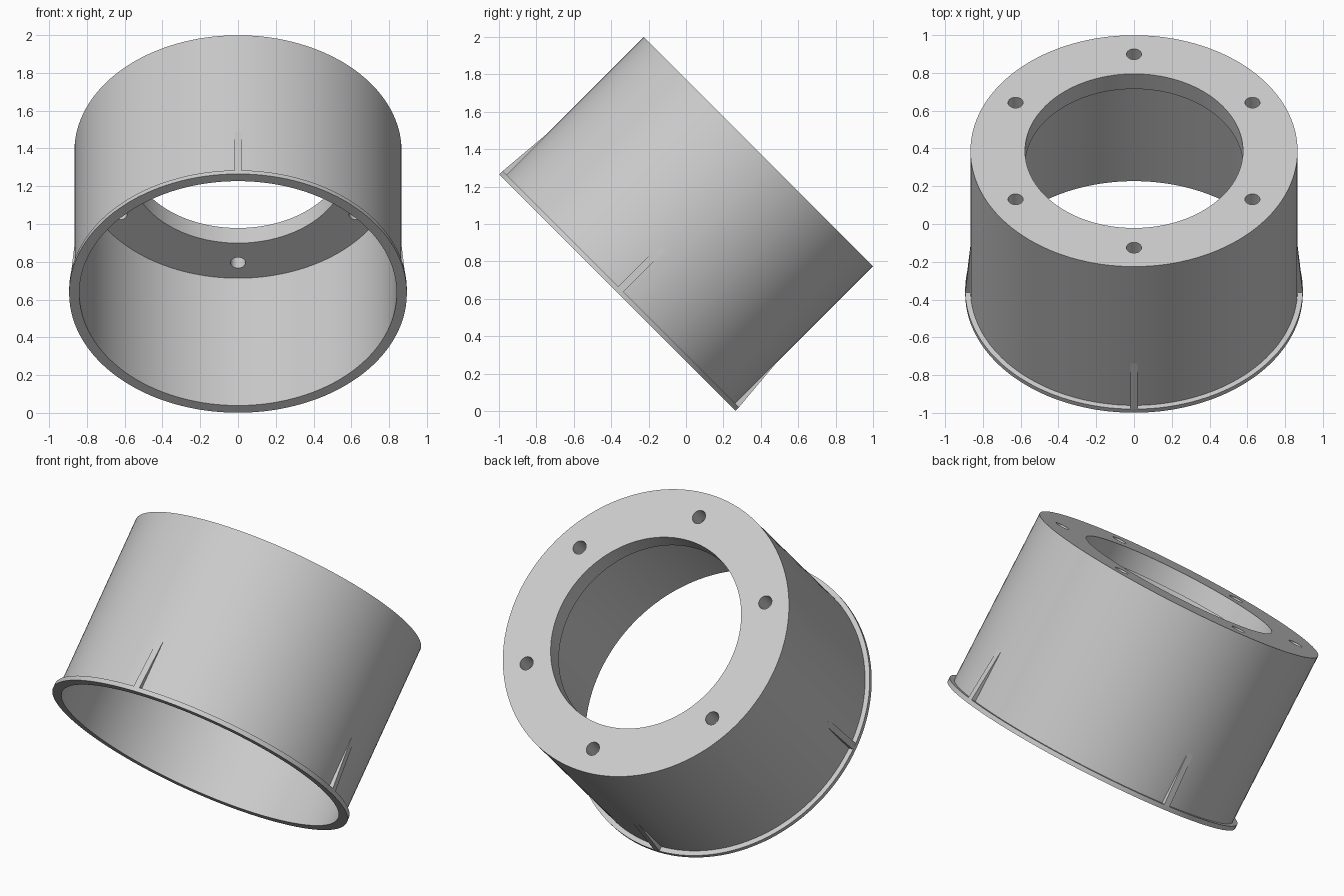
import bpy, bmesh, math
from mathutils import Matrix

if "Cube" in bpy.data.objects:
    bpy.data.objects.remove(bpy.data.objects["Cube"])

R_BODY, R_BORE, R_FLANGE, R_HOLE = 0.866, 0.84, 0.894, 0.577
LENGTH, PLATE, RIM = 1.066, 0.113, 0.027
SEG = 128
# local axis leans 45 degrees towards the back
TILT = Matrix.Translation((0, -0.367, 0.633)) @ Matrix.Rotation(-math.pi / 4, 4, 'X')

grey = bpy.data.materials.new("light grey")
grey.diffuse_color = (0.6, 0.6, 0.6, 1)
grey.use_nodes = True
grey.node_tree.nodes["Principled BSDF"].inputs["Base Color"].default_value = grey.diffuse_color


def make_object(name, bm):
    bmesh.ops.recalc_face_normals(bm, faces=bm.faces)
    mesh = bpy.data.meshes.new(name)
    bm.to_mesh(mesh)
    bm.free()
    mesh.materials.append(grey)
    obj = bpy.data.objects.new(name, mesh)
    bpy.context.collection.objects.link(obj)
    obj.matrix_world = TILT
    return obj


def lathe(name, profile):
    bm = bmesh.new()
    rings = [[bm.verts.new((r * math.cos(a), r * math.sin(a), z)) for r, z in profile]
             for a in (2 * math.pi * i / SEG for i in range(SEG))]
    n = len(profile)
    for i in range(SEG):
        a, b = rings[i], rings[(i + 1) % SEG]
        for j in range(n):
            k = (j + 1) % n
            bm.faces.new((a[j], b[j], b[k], a[k]))
    return make_object(name, bm)


# Cup: thin wall, bottom rim and thick end plate with a wide opening
housing = lathe("housing", [
    (R_BORE, 0), (R_FLANGE, 0), (R_FLANGE, RIM), (R_BODY, RIM),
    (R_BODY, LENGTH), (R_HOLE, LENGTH), (R_HOLE, LENGTH - PLATE), (R_BORE, LENGTH - PLATE)])

# Six bolt holes through the end plate
bm = bmesh.new()
for i in range(6):
    a = math.radians(30 + 60 * i)
    place = Matrix.Translation((0.724 * math.cos(a), 0.724 * math.sin(a), LENGTH - PLATE / 2))
    bmesh.ops.create_cone(bm, cap_ends=True, segments=32, radius1=0.04, radius2=0.04,
                          depth=PLATE * 2, matrix=place)
cutter = make_object("bolt_hole_cutter", bm)
cutter.hide_render = True
cutter.hide_set(True)
cut = housing.modifiers.new("bolt holes", 'BOOLEAN')
cut.operation = 'DIFFERENCE'
cut.solver = 'EXACT'
cut.object = cutter
bpy.context.view_layer.objects.active = housing
housing.select_set(True)
bpy.ops.object.modifier_apply(modifier=cut.name)
bpy.data.objects.remove(cutter, do_unlink=True)
bpy.ops.object.shade_smooth_by_angle(angle=math.radians(30))

# Four tapered ribs standing on the rim
for i in range(4):
    bm = bmesh.new()
    outline = [(R_BODY - 0.01, RIM - 0.005), (R_FLANGE - 0.001, RIM - 0.005),
               (R_FLANGE - 0.001, RIM), (R_BODY, 0.34), (R_BODY - 0.01, 0.34)]
    face = bm.faces.new([bm.verts.new((r, -0.019, z)) for r, z in outline])
    side = bmesh.ops.extrude_face_region(bm, geom=[face])
    verts = [v for v in side["geom"] if isinstance(v, bmesh.types.BMVert)]
    bmesh.ops.translate(bm, verts=verts, vec=(0, 0.038, 0))
    bmesh.ops.rotate(bm, verts=bm.verts, matrix=Matrix.Rotation(i * math.pi / 2, 3, 'Z'))
    make_object(f"rib_{i + 1}", bm)
